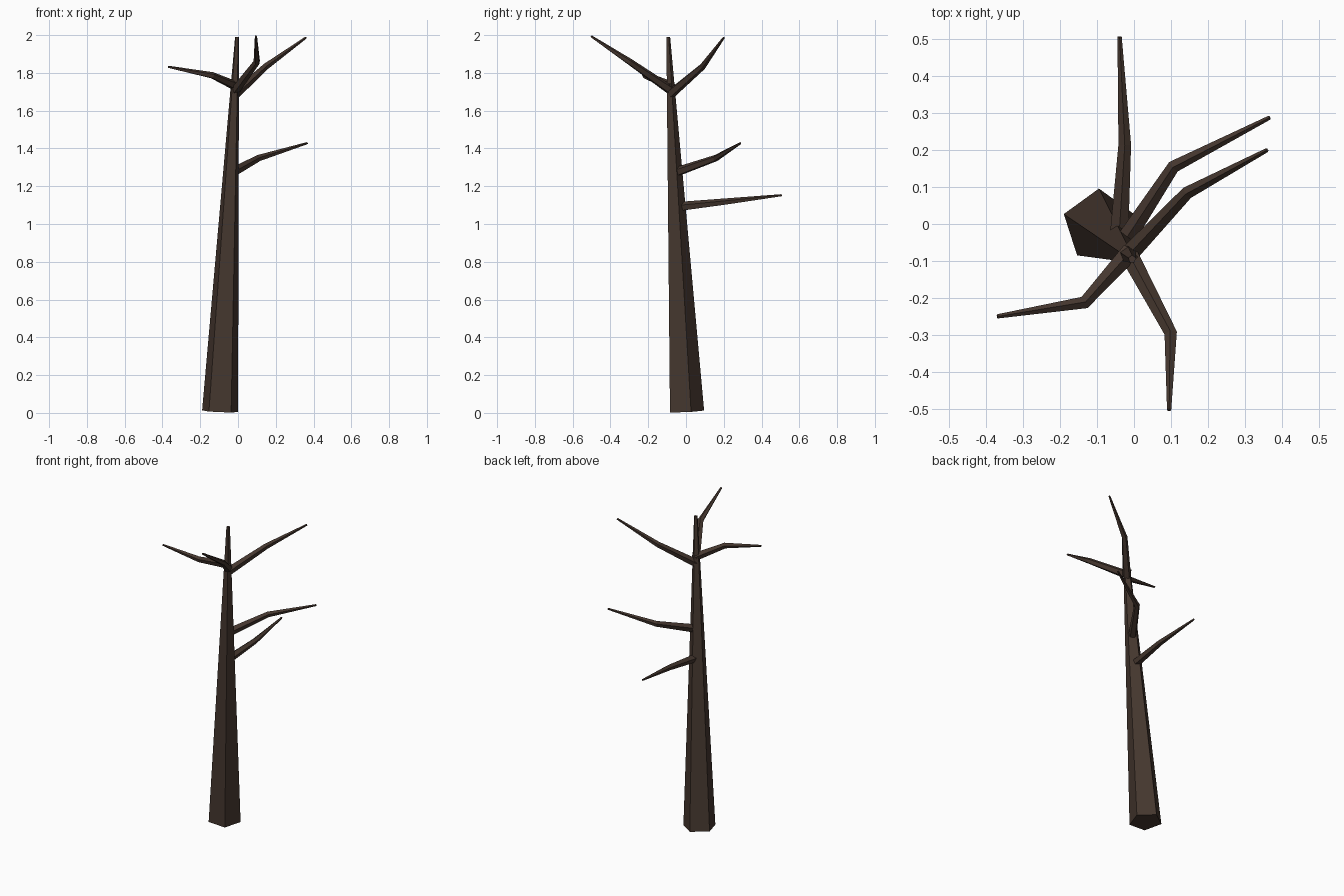
import bpy, bmesh, math
from mathutils import Vector

if "Cube" in bpy.data.objects:
    bpy.data.objects.remove(bpy.data.objects["Cube"])

bark = bpy.data.materials.new("dark_bark")
bark.diffuse_color = (0.06, 0.038, 0.028, 1)
bark.use_nodes = True
bark.node_tree.nodes["Principled BSDF"].inputs["Base Color"].default_value = bark.diffuse_color
SIDES = 5


def limb(name, points, radii, ref):
    """Five-sided tapered limb through the points; one corner faces ref."""
    pts = [Vector(p) for p in points]
    ref = Vector(ref)
    bm = bmesh.new()
    rings = []
    for i, (p, r) in enumerate(zip(pts, radii)):
        # ring lies across the average direction of its neighbouring segments
        d = Vector()
        if i > 0:
            d += (p - pts[i - 1]).normalized()
        if i < len(pts) - 1:
            d += (pts[i + 1] - p).normalized()
        d.normalize()
        u = (ref - d * ref.dot(d)).normalized()
        v = d.cross(u)
        rings.append([bm.verts.new(p + r * (u * math.cos(a) + v * math.sin(a)))
                      for a in (k * math.tau / SIDES for k in range(SIDES))])
    for a, b in zip(rings, rings[1:]):
        for k in range(SIDES):
            n = (k + 1) % SIDES
            bm.faces.new((a[k], a[n], b[n], b[k]))
    bm.faces.new(rings[0][::-1])
    bm.faces.new(rings[-1])
    bmesh.ops.recalc_face_normals(bm, faces=bm.faces)
    mesh = bpy.data.meshes.new(name)
    bm.to_mesh(mesh)
    bm.free()
    mesh.materials.append(bark)
    obj = bpy.data.objects.new(name, mesh)
    bpy.context.collection.objects.link(obj)


# Leaning trunk
limb("trunk", [(-0.095, -0.004, 0.008), (-0.005, -0.095, 1.99)],
     [0.1, 0.011], (0, 1, 0))

# Bent branches: root, elbow, tip
branches = {
    "low_back_branch": [(-0.04, -0.025, 1.092), (-0.025, 0.215, 1.118), (-0.039, 0.507, 1.152)],
    "middle_branch": [(-0.025, -0.045, 1.277), (0.108, 0.156, 1.348), (0.367, 0.288, 1.428)],
    "top_right_branch": [(-0.012, -0.08, 1.69), (0.146, 0.086, 1.833), (0.36, 0.2, 1.987)],
    "top_front_branch": [(-0.015, -0.08, 1.708), (0.1, -0.298, 1.858), (0.095, -0.503, 1.994)],
    "top_left_branch": [(-0.01, -0.075, 1.73), (-0.135, -0.213, 1.786), (-0.37, -0.25, 1.832)],
}
for name, pts in branches.items():
    limb(name, pts, [0.026, 0.018, 0.006], (0, 0, 1))
